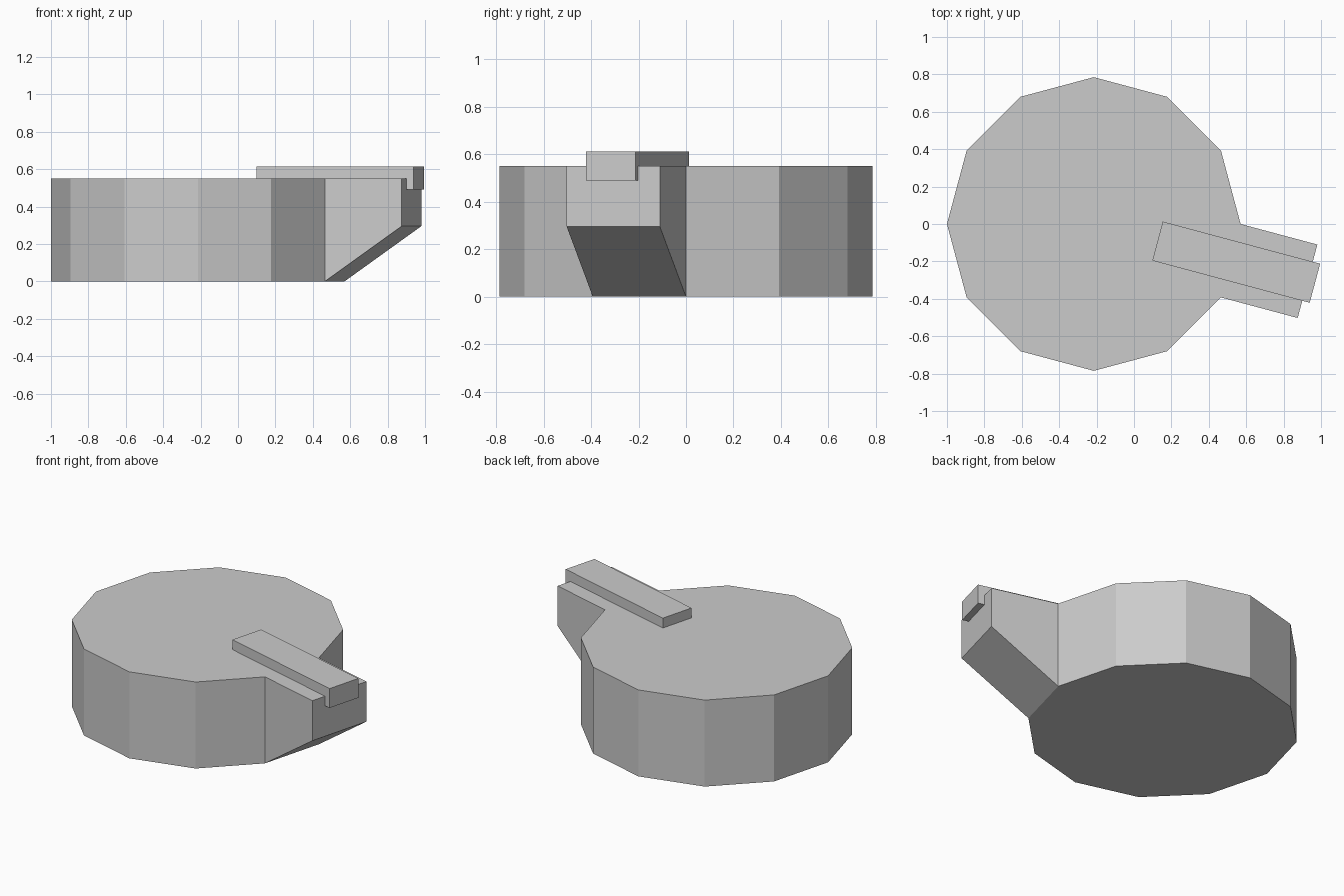
import bpy, bmesh
from math import radians, cos, sin
from mathutils import Vector

if "Cube" in bpy.data.objects:
    bpy.data.objects.remove(bpy.data.objects["Cube"])

CENTRE = Vector((-0.215, 0, 0))
TURN = radians(-15)          # direction the spout and tongue point
RADIUS, HEIGHT = 0.785, 0.55


def add_object(name, bm):
    bmesh.ops.recalc_face_normals(bm, faces=bm.faces)
    mesh = bpy.data.meshes.new(name)
    bm.to_mesh(mesh)
    bm.free()
    obj = bpy.data.objects.new(name, mesh)
    obj.location = CENTRE
    obj.rotation_euler.z = TURN
    bpy.context.collection.objects.link(obj)
    return obj


def prism(bm, points, offset):
    face = bm.faces.new([bm.verts.new(p) for p in points])
    ext = bmesh.ops.extrude_face_region(bm, geom=[face], use_keep_orig=True)
    moved = [g for g in ext["geom"] if isinstance(g, bmesh.types.BMVert)]
    bmesh.ops.translate(bm, verts=moved, vec=offset)


# Twelve-sided drum, one flat side facing local +x
bm = bmesh.new()
ring = [radians(15 + 30 * i) for i in range(12)]
prism(bm, [(RADIUS * cos(a), RADIUS * sin(a), 0) for a in ring], (0, 0, HEIGHT))
bmesh.ops.recalc_face_normals(bm, faces=bm.faces)

# Spout pulled out of that side, with a sloping underside
bm.normal_update()
side = max(bm.faces, key=lambda f: f.normal.x)
spout = bmesh.ops.extrude_discrete_faces(bm, faces=[side])["faces"][0]
for v in spout.verts:
    v.co.x = 1.183
    if v.co.z < 0.1:
        v.co.z = 0.295
add_object("drum_with_spout", bm)

# Flat tongue on top, hooked over the spout end
bm = bmesh.new()
profile = [(0.353, HEIGHT), (1.183, HEIGHT), (1.183, 0.49),
           (1.224, 0.49), (1.224, 0.613), (0.353, 0.613)]
prism(bm, [(x, -0.108, z) for x, z in profile], (0, 0.216, 0))
add_object("hooked_tongue", bm)
